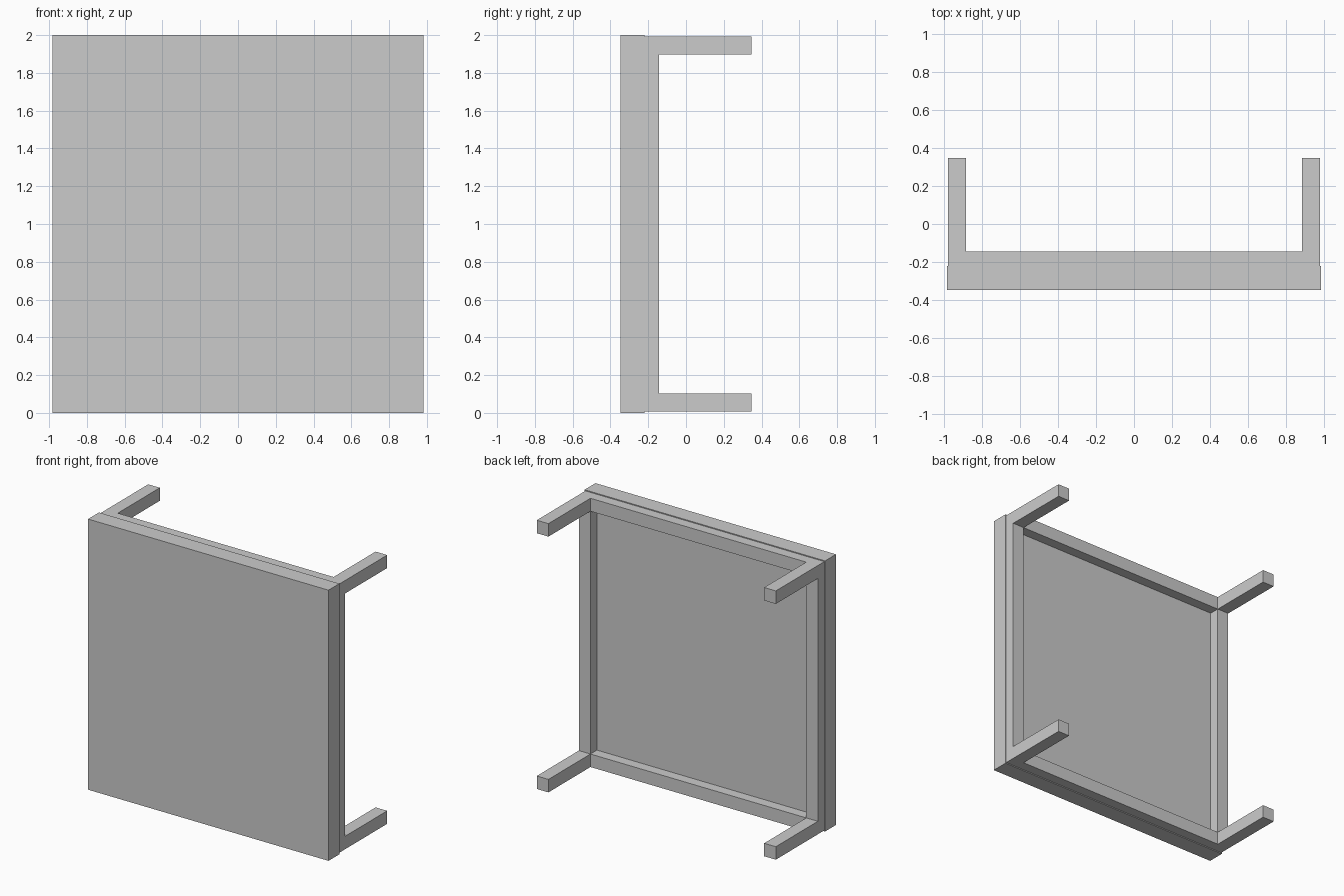
import bpy

if "Cube" in bpy.data.objects:
    bpy.data.objects.remove(bpy.data.objects["Cube"])

def box(name, lo, hi):
    """Axis-aligned box between two corners."""
    bpy.ops.mesh.primitive_cube_add(size=1, location=[(a + b) / 2 for a, b in zip(lo, hi)])
    ob = bpy.context.object
    ob.name = name
    ob.scale = [b - a for a, b in zip(lo, hi)]
    bpy.ops.object.transform_apply(location=False, rotation=False, scale=True)
    return ob

FRONT, STEP, APRON, BACK = -0.347, -0.22, -0.144, 0.347   # depths along y
OUT_X, IN_X = 0.977, 0.882                                # leg faces in x
OUT_Z, IN_Z = 0.993, 0.897                                # leg faces in z, from mid height
MID = 1.0

# Table top, standing on its edge
box("table_top", (-0.983, FRONT, 0), (0.983, STEP, 2))

# Four legs pointing backwards
for sx, side in ((-1, "left"), (1, "right")):
    for sz, level in ((-1, "lower"), (1, "upper")):
        xs = sorted((sx * IN_X, sx * OUT_X))
        zs = sorted((MID + sz * IN_Z, MID + sz * OUT_Z))
        box(f"{level}_{side}_leg", (xs[0], STEP, zs[0]), (xs[1], BACK, zs[1]))

# Apron rails between the legs
for s, side, level in ((-1, "left", "lower"), (1, "right", "upper")):
    xs = sorted((s * IN_X, s * OUT_X))
    zs = sorted((MID + s * IN_Z, MID + s * OUT_Z))
    box(f"{side}_apron", (xs[0], STEP, MID - IN_Z), (xs[1], APRON, MID + IN_Z))
    box(f"{level}_apron", (-IN_X, STEP, zs[0]), (IN_X, APRON, zs[1]))
